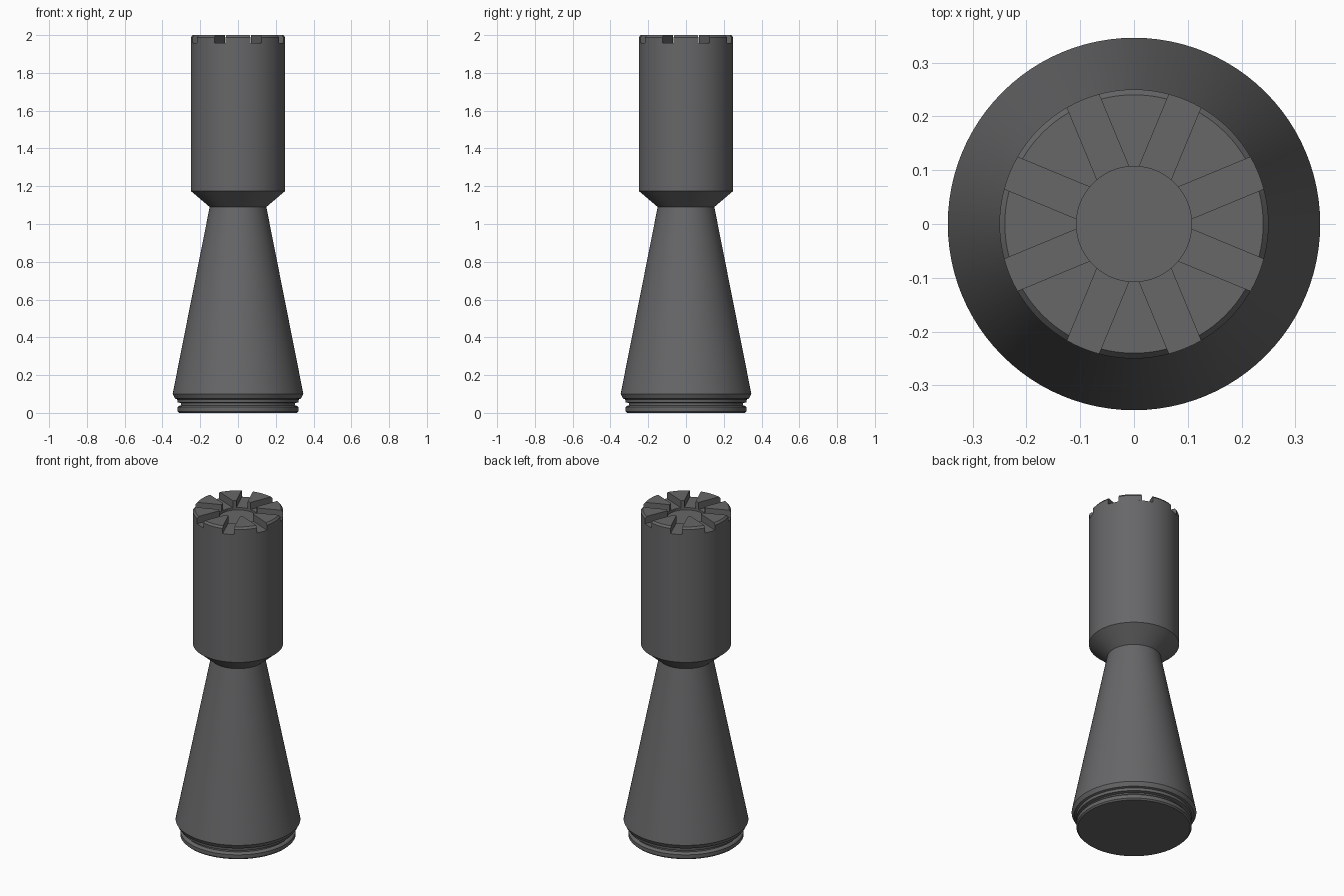
import bpy, bmesh, math

if "Cube" in bpy.data.objects:
    bpy.data.objects.remove(bpy.data.objects["Cube"])

SEG = 96
grey = bpy.data.materials.new("dark_grey")
grey.diffuse_color = (0.135, 0.135, 0.14, 1)
grey.use_nodes = True
grey.node_tree.nodes["Principled BSDF"].inputs["Base Color"].default_value = grey.diffuse_color


def finish(name, bm, angle=25):
    bmesh.ops.recalc_face_normals(bm, faces=bm.faces)
    mesh = bpy.data.meshes.new(name)
    bm.to_mesh(mesh)
    bm.free()
    mesh.materials.append(grey)
    ob = bpy.data.objects.new(name, mesh)
    bpy.context.collection.objects.link(ob)
    bpy.ops.object.select_all(action='DESELECT')
    ob.select_set(True)
    bpy.context.view_layer.objects.active = ob
    bpy.ops.object.shade_smooth_by_angle(angle=math.radians(angle))
    return ob


def ring(bm, r, z):
    return [bm.verts.new((r * math.cos(2 * math.pi * i / SEG),
                          r * math.sin(2 * math.pi * i / SEG), z)) for i in range(SEG)]


def bridge(bm, a, b):
    n = len(a)
    for i in range(n):
        j = (i + 1) % n
        bm.faces.new((a[i], a[j], b[j], b[i]))


def lathe(name, profile):
    """Closed solid turned around z, capped at both ends."""
    bm = bmesh.new()
    rings = [ring(bm, r, z) for r, z in profile]
    for a, b in zip(rings, rings[1:]):
        bridge(bm, a, b)
    bm.faces.new(rings[0])
    bm.faces.new(rings[-1])
    return finish(name, bm)


SLOT_Z, TOP_R, PIT_R, SLOT_HALF = 1.957, 0.25, 0.107, 0.032

# turned body: base disc, groove, cone, flared neck, drum, sunken centre
lathe("turned_body", [
    (0.312, 0.0), (0.32, 0.008), (0.32, 0.03), (0.313, 0.037),
    (0.302, 0.04), (0.302, 0.052), (0.32, 0.056), (0.322, 0.072),
    (0.334, 0.076), (0.346, 0.1),
    (0.15, 1.09), (TOP_R, 1.175), (TOP_R, SLOT_Z),
    (PIT_R, SLOT_Z), (PIT_R, 1.943),
])


def wedge_outline(r_out, centre):
    """Wedge between two parallel-sided radial slots."""
    pts = []
    for r, n, sign in ((r_out, 9, 1), (PIT_R, 4, -1)):
        half = math.pi / 8 - math.asin(SLOT_HALF / r)
        for i in range(n):
            a = centre + sign * half * (2 * i / (n - 1) - 1)
            pts.append((r * math.cos(a), r * math.sin(a)))
    return pts


# eight crown teeth with a chamfered outer rim
bm = bmesh.new()
for k in range(8):
    levels = [[bm.verts.new((x, y, z)) for x, y in wedge_outline(r, k * math.pi / 4)]
              for r, z in ((TOP_R, SLOT_Z), (TOP_R, 1.988), (0.24, 2.0))]
    for a, b in zip(levels, levels[1:]):
        bridge(bm, a, b)
    bm.faces.new(levels[0])
    bm.faces.new(levels[-1])
finish("crown_teeth", bm)
